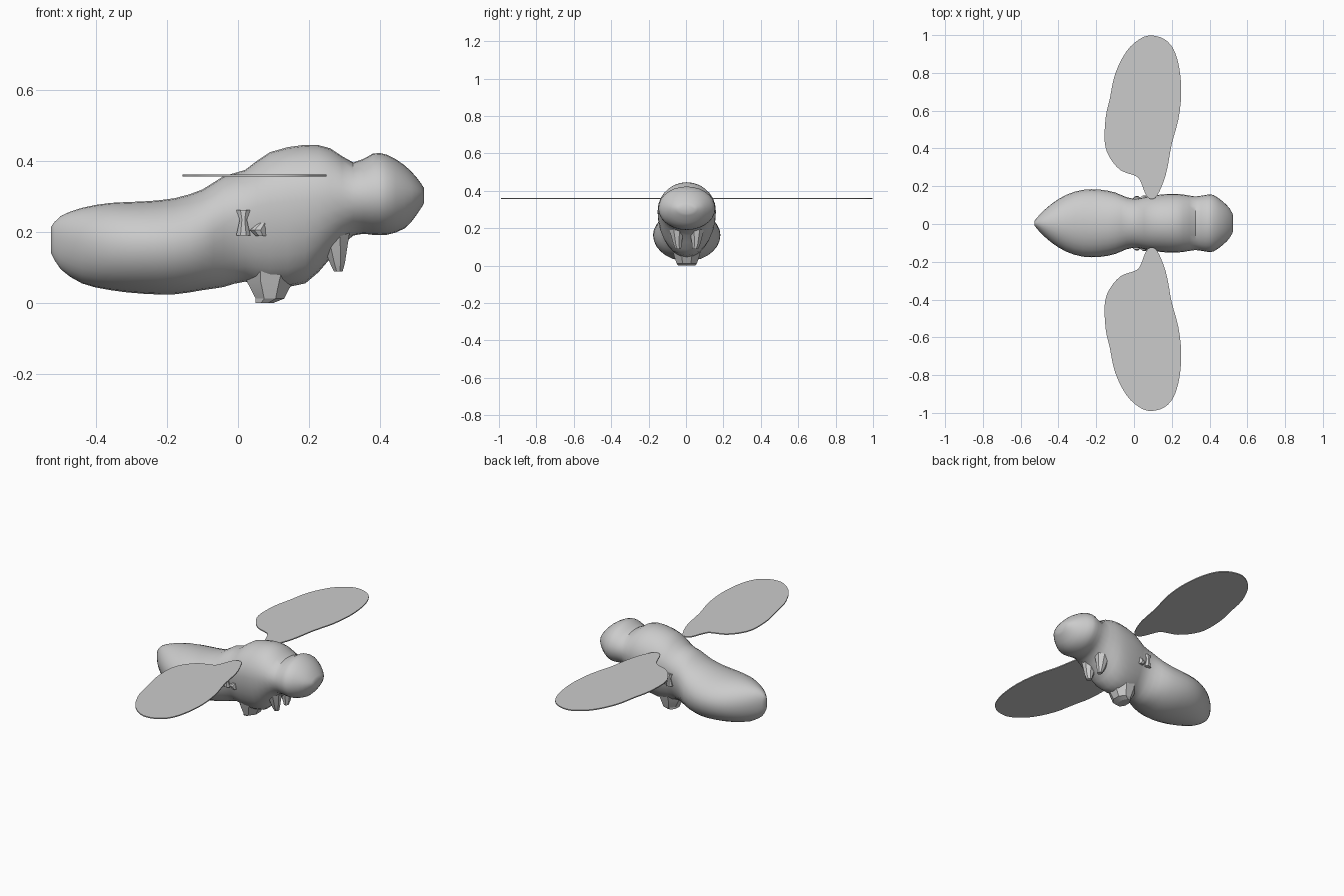
import bpy, bmesh, math
from mathutils import Vector

cube = bpy.data.objects.get("Cube")
if cube:
    bpy.data.objects.remove(cube, do_unlink=True)

CENTRE_Y = 0.004

grey = bpy.data.materials.new("light grey")
grey.use_nodes = True
colour = (0.6, 0.6, 0.6, 1)
grey.diffuse_color = colour
grey.node_tree.nodes["Principled BSDF"].inputs["Base Color"].default_value = colour


def spline(points, steps, closed=False):
    """Resample points along a Catmull-Rom curve."""
    pts = [Vector(p) for p in points]
    n = len(pts)
    pick = (lambda i: pts[i % n]) if closed else (lambda i: pts[max(0, min(n - 1, i))])
    result = []
    for i in range(n if closed else n - 1):
        a, b, c, d = (pick(i + k) for k in (-1, 0, 1, 2))
        for s in range(steps):
            t = s / steps
            result.append(b + (c - a) * (t / 2)
                          + (a * 2 - b * 5 + c * 4 - d) * (t * t / 2)
                          + (b * 3 - a - c * 3 + d) * (t ** 3 / 2))
    if not closed:
        result.append(pts[-1])
    return result


def finish(name, bm, angle=40):
    bmesh.ops.recalc_face_normals(bm, faces=bm.faces)
    mesh = bpy.data.meshes.new(name)
    bm.to_mesh(mesh)
    bm.free()
    mesh.materials.append(grey)
    obj = bpy.data.objects.new(name, mesh)
    bpy.context.collection.objects.link(obj)
    bpy.ops.object.select_all(action="DESELECT")
    obj.select_set(True)
    bpy.context.view_layer.objects.active = obj
    bpy.ops.object.shade_smooth_by_angle(angle=math.radians(angle))
    return obj


def loft(name, rings, angle=40):
    """Skin a list of equal closed rings and cap both ends."""
    bm = bmesh.new()
    loops = [[bm.verts.new(p) for p in ring] for ring in rings]
    for low, high in zip(loops, loops[1:]):
        for i in range(len(low)):
            j = (i + 1) % len(low)
            bm.faces.new((low[i], low[j], high[j], high[i]))
    bm.faces.new(loops[0])
    bm.faces.new(loops[-1])
    return finish(name, bm, angle)


# Body sections: x, half width, bottom, widest height, top
SECTIONS = [
    (-.527, .012, .14, .18, .215), (-.5, .045, .095, .175, .245),
    (-.44, .1, .055, .17, .268), (-.36, .15, .036, .165, .282),
    (-.27, .177, .026, .165, .286), (-.18, .178, .024, .165, .295),
    (-.1, .163, .036, .18, .32), (-.04, .138, .045, .22, .358),
    (.02, .13, .06, .26, .375), (.09, .145, .045, .28, .425),
    (.19, .156, .055, .29, .446), (.26, .152, .125, .3, .436),
    (.325, .142, .19, .3, .396), (.38, .15, .192, .305, .421),
    (.42, .15, .192, .305, .418), (.47, .115, .21, .305, .388),
    (.505, .08, .25, .305, .352), (.524, .045, .28, .305, .325),
]
SIDES = 28
rings = []
for x, width, low, mid, high in spline(SECTIONS, 2):
    ring = []
    for k in range(SIDES):
        a = math.tau * k / SIDES
        rise = (high if math.sin(a) > 0 else low) - mid
        ring.append((x, CENTRE_Y + width * math.cos(a), mid + rise * abs(math.sin(a))))
    rings.append(ring)
loft("body", rings)


def stub(name, levels):
    """Tapered leg stump; each level is x, y, z, half length, half width."""
    corners = [(1, .4), (.4, 1), (-.4, 1), (-1, .4), (-1, -.4), (-.4, -1), (.4, -1), (1, -.4)]
    loft(name, [[(x + u * cx, CENTRE_Y + y + v * cy, z) for cx, cy in corners]
                for x, y, z, u, v in levels], 20)


# Leg stumps
stub("middle_leg_stump", [(.075, 0, 0, .025, .045), (.09, 0, .012, .04, .055),
                          (.09, 0, .06, .065, .07), (.1, 0, .14, .09, .09)])
for side, label in ((1, "left"), (-1, "right")):
    stub(label + "_front_leg_stump",
         [(.283, side * .045, .088, .012, .015), (.28, side * .05, .115, .022, .022),
          (.27, side * .055, .2, .045, .04)])
    stub(label + "_side_stump",
         [(.015, side * .125, .19, .02, .018), (.015, side * .13, .235, .01, .012),
          (.015, side * .125, .262, .02, .015)])
    stub(label + "_side_nub",
         [(.065, side * .125, .188, .014, .015), (.055, side * .13, .205, .022, .016),
          (.07, side * .125, .225, .012, .014)])

# Wings
OUTLINE = [
    (.09, .128), (.063, .15), (.035, .22), (.01, .25), (-.07, .28), (-.13, .35),
    (-.155, .43), (-.15, .56), (-.128, .66), (-.1, .79), (-.04, .91), (.03, .975),
    (.09, .994), (.16, .975), (.21, .92), (.24, .82), (.25, .69), (.235, .55),
    (.2, .42), (.18, .31), (.16, .23), (.122, .145),
]
edge = spline(OUTLINE, 3, closed=True)
for side, label in ((1, "left"), (-1, "right")):
    loft(label + "_wing", [[(p.x, CENTRE_Y + side * p.y, z) for p in edge]
                           for z in (.356, .362)], 30)
